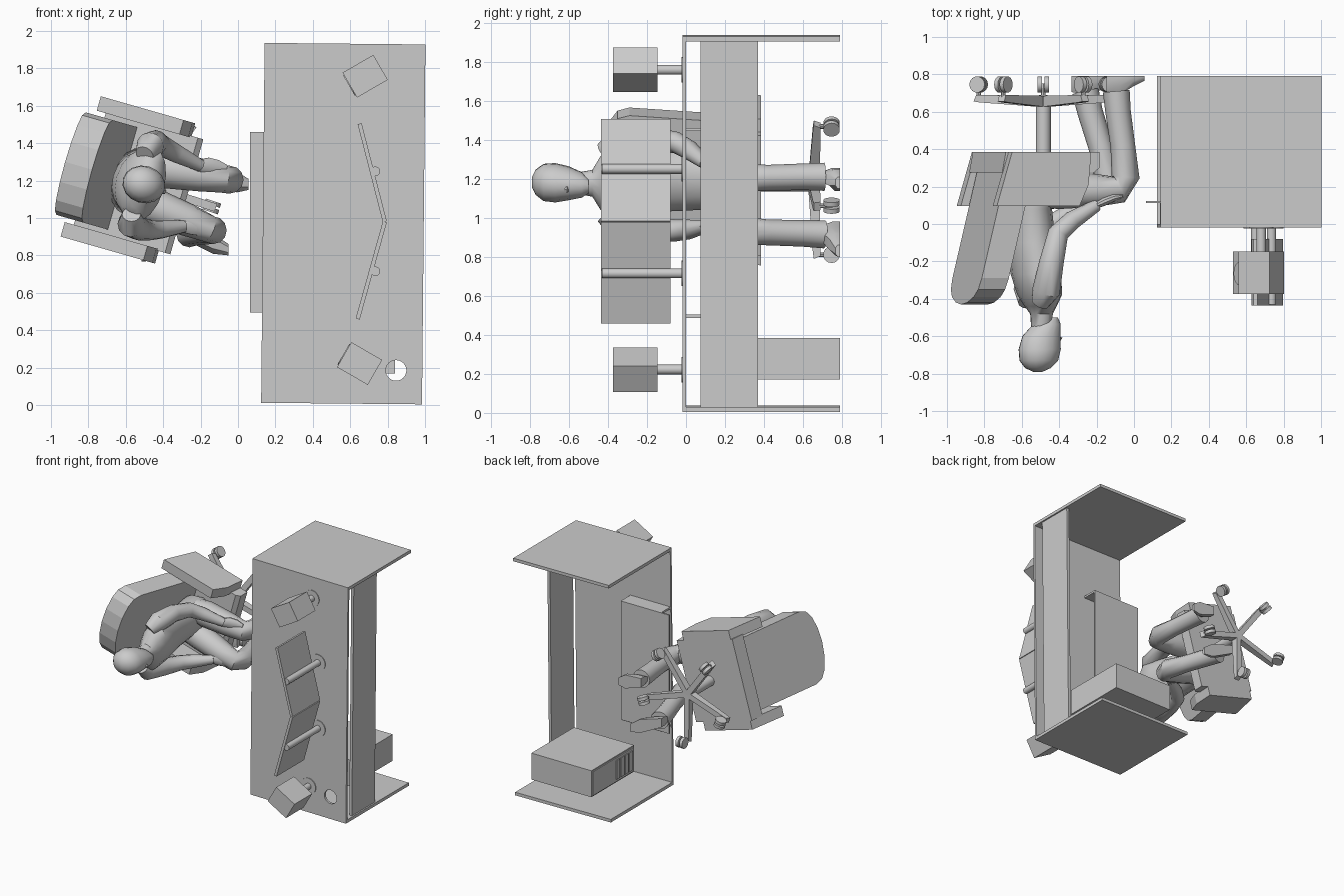
import bpy, bmesh, math
from mathutils import Vector, Matrix

if "Cube" in bpy.data.objects:
    bpy.data.objects.remove(bpy.data.objects["Cube"])

# The workstation lies so that its own "up" is -y; plan is x/z, floor is y = 0.79.
CHAIR = (-0.485, 0, 1.174)
TURN = 16
DESK = (0.563, 0, 0.97)


def loft(name, rings, loc=(0, 0, 0), turn=0, smooth=False):
    """Skin between rings of 3D points, capped at both ends; turn is about y."""
    bm = bmesh.new()
    rows = [[bm.verts.new(p) for p in r] for r in rings]
    n = len(rows[0])
    for a, b in zip(rows, rows[1:]):
        for i in range(n):
            bm.faces.new((a[i], a[(i + 1) % n], b[(i + 1) % n], b[i]))
    bm.faces.new(rows[0][::-1])
    bm.faces.new(rows[-1])
    bmesh.ops.recalc_face_normals(bm, faces=bm.faces)
    me = bpy.data.meshes.new(name)
    bm.transform(Matrix.Translation(loc) @ Matrix.Rotation(math.radians(turn), 4, 'Y'))
    bm.to_mesh(me)
    bm.free()
    ob = bpy.data.objects.new(name, me)
    bpy.context.collection.objects.link(ob)
    if smooth:
        bpy.ops.object.select_all(action='DESELECT')
        bpy.context.view_layer.objects.active = ob
        ob.select_set(True)
        bpy.ops.object.shade_smooth_by_angle(angle=math.radians(40))
    return ob


def box(name, x, y, z, loc=(0, 0, 0), turn=0):
    ring = lambda zz: [(x[0], y[0], zz), (x[1], y[0], zz), (x[1], y[1], zz), (x[0], y[1], zz)]
    return loft(name, [ring(z[0]), ring(z[1])], loc, turn)


def prism(name, pts, z, loc=(0, 0, 0), turn=0):
    """Side profile (x, y) extruded along z."""
    return loft(name, [[(px, py, zz) for px, py in pts] for zz in z], loc, turn)


def tube(name, path, n=12, flat=1.0, smooth=True):
    """Round limb along points (x, y, z, radius); flat scales the in-plane radius."""
    P = [Vector(p[:3]) for p in path]
    rings = []
    for i, p in enumerate(P):
        d = (P[min(i + 1, len(P) - 1)] - P[max(i - 1, 0)]).normalized()
        ref = Vector((1, 0, 0)) if abs(d.z) > 0.9 else Vector((0, 0, 1))
        a = d.cross(ref).normalized()
        b = a.cross(d)
        r = path[i][3]
        rings.append([p + a * (r * flat * math.cos(t)) + b * (r * math.sin(t))
                      for t in (2 * math.pi * k / n for k in range(n))])
    return loft(name, rings, smooth=smooth)


def rod(name, x, z, y0, y1, r, n=24):
    return tube(name, [(x, y0, z, r), (x, y1, z, r)], n)


def place(u, y, v):
    """Chair-frame point to world."""
    return Matrix.Rotation(math.radians(TURN), 4, 'Y') @ Vector((u, y, v)) + Vector(CHAIR)


# Desk: top with cable hole, end panels, modesty panel
W, L = 0.43, 0.962
top = box("desk_top", (-W, W), (-0.018, 0), (-L, L), DESK, 0.55)
cutter = rod("hole_cutter", 0.845, 0.185, -0.1, 0.1, 0.055, 32)
cutter.hide_render = True
mod = top.modifiers.new("hole", 'BOOLEAN')
mod.object, mod.operation, mod.solver = cutter, 'DIFFERENCE', 'EXACT'
bpy.context.view_layer.objects.active = top
bpy.ops.object.modifier_apply(modifier="hole")
bpy.data.objects.remove(cutter)
for s, side in ((-1, "near"), (1, "far")):
    box(f"desk_end_panel_{side}", (-W, W), (0, 0.79), sorted((s * L, s * (L - 0.025))), DESK, 0.55)
box("modesty_panel", (W - 0.035, W - 0.012), (0.075, 0.37), (-L + 0.025, L - 0.025), DESK, 0.55)

# Keyboard tray with hanging brackets
box("keyboard_tray", (0.065, 0.5), (0.112, 0.124), (0.495, 1.46))
for s, z in (("near", 0.495), ("far", 1.452)):
    box(f"tray_bracket_{s}", (0.14, 0.5), (0, 0.112), (z - 0.008, z + 0.008))

# Computer tower with drive bays
box("computer_case", (0.30, 0.84), (0.24, 0.788), (0.17, 0.385))
box("case_front_bezel", (0.292, 0.30), (0.25, 0.778), (0.18, 0.375))
for i in range(4):
    y = 0.275 + i * 0.055
    box(f"drive_bay_{i}", (0.285, 0.292), (y, y + 0.042), (0.2, 0.355))

# Monitors on full-height poles
for s, x, z, turn in (("far", 0.7175, 1.2425, -14.4), ("near", 0.7125, 0.72, 15.6)):
    box(f"monitor_{s}", (-0.011, 0.011), (-0.435, -0.08), (-0.27, 0.27), (x, 0, z), turn)
    zp = 1.25 if s == "far" else 0.715
    rod(f"monitor_pole_{s}", 0.735, zp, -0.43, -0.018, 0.025)
    rod(f"monitor_foot_{s}", 0.735, zp, -0.024, -0.018, 0.065)

# Speakers: cabinet, cone on the user side, short stand
for s, x, z, turn in (("far", 0.68, 1.758, -30), ("near", 0.65, 0.222, 30)):
    box(f"speaker_{s}", (-0.095, 0.095), (-0.375, -0.147), (-0.077, 0.077), (x, 0, z), turn)
    d = Matrix.Rotation(math.radians(turn), 3, 'Y') @ Vector((-1, 0, 0))
    c = Vector((x, -0.265, z))
    tube(f"speaker_cone_{s}", [(*(c + d * 0.09), 0.062), (*(c + d * 0.1), 0.062),
                               (*(c + d * 0.1), 0.05), (*(c + d * 0.095), 0.02)], 20)
    rod(f"speaker_stand_{s}", x, z, -0.147, -0.018, 0.025)
    rod(f"speaker_foot_{s}", x, z, -0.024, -0.018, 0.065)

# Chair: seat, side arms, arched leaning back
prism("seat", [(-0.3, 0.385), (0.22, 0.385), (0.22, 0.30), (0.19, 0.275), (-0.32, 0.275)],
      (-0.32, 0.32), CHAIR, TURN)
for s in (-1, 1):
    prism("armrest_far" if s > 0 else "armrest_near",
          [(-0.285, 0.385), (0.155, 0.385), (0.14, 0.21), (0.09, 0.095), (-0.37, 0.095)],
          (s * 0.31, s * 0.39), CHAIR, TURN)
arch = [(0.385, 0.285), (-0.29, 0.285), (-0.35, 0.265), (-0.39, 0.21), (-0.42, 0.11)]
arch += [(-0.43, 0)] + [(y, -v) for y, v in arch[::-1]]
lean = lambda y: -0.33 + 0.24 * (y - 0.1)
loft("chair_back", [[(lean(y) + t, y, v) for y, v in arch] for t in (0, 0.15)], CHAIR, TURN)

# Gas post and five-spoke castor base
rod("chair_post", CHAIR[0], CHAIR[2], 0.385, 0.68, 0.04, 16)
for k in range(5):
    a = -(-18 + 72 * k)
    prism(f"base_spoke_{k}", [(0, 0.625), (0, 0.685), (0.37, 0.69), (0.385, 0.655), (0.35, 0.65)],
          (-0.022, 0.022), CHAIR, a)
    rot = Matrix.Rotation(math.radians(a), 3, 'Y')
    at = lambda u, v: rot @ Vector((u, 0, v)) + Vector(CHAIR)
    p = at(0.363, 0)
    rod(f"castor_stem_{k}", p.x, p.z, 0.67, 0.75, 0.012, 8)
    for s in (-1, 1):
        ring = lambda v: [(0.363 + 0.043 * math.cos(t), 0.746 + 0.043 * math.sin(t), v)
                          for t in (2 * math.pi * i / 14 for i in range(14))]
        loft(f"castor_wheel_{k}_{s}", [ring(s * 0.006), ring(s * 0.03)], CHAIR, a, True)


# Seated figure: stacked ovals (y, forward offset, forward radius, side radius)
def stack(name, levels, n=16):
    loft(name, [[place(u + ru * math.cos(t), y, rv * math.sin(t))
                 for t in (2 * math.pi * i / n for i in range(n))]
                for y, u, ru, rv in levels], smooth=True)


stack("torso", [(0.27, -0.06, 0.11, 0.15), (0.2, -0.07, 0.13, 0.185), (0.08, -0.075, 0.115, 0.16),
                (-0.1, -0.065, 0.125, 0.165), (-0.27, -0.04, 0.13, 0.19), (-0.38, -0.02, 0.11, 0.205),
                (-0.44, -0.015, 0.08, 0.14), (-0.48, -0.01, 0.06, 0.07), (-0.56, -0.01, 0.055, 0.055)])
stack("head", [(-0.5, 0.05, 0.03, 0.035), (-0.535, 0.02, 0.075, 0.065), (-0.6, -0.01, 0.105, 0.085),
               (-0.67, -0.02, 0.115, 0.1), (-0.73, -0.025, 0.105, 0.095), (-0.77, -0.03, 0.07, 0.065),
               (-0.79, -0.03, 0.025, 0.025)])
tube("nose", [(-0.425, -0.655, 1.15, 0.008), (-0.40, -0.61, 1.145, 0.018), (-0.43, -0.6, 1.15, 0.015)], 6)

arms = {"far": [(-0.50, -0.42, 1.34, 0.05), (-0.47, -0.36, 1.385, 0.075), (-0.44, -0.2, 1.405, 0.065),
                (-0.405, -0.05, 1.385, 0.056), (-0.33, 0.02, 1.345, 0.05), (-0.2, 0.1, 1.28, 0.033)],
        "near": [(-0.57, -0.42, 1.02, 0.05), (-0.57, -0.36, 0.97, 0.075), (-0.53, -0.2, 0.945, 0.065),
                 (-0.48, -0.05, 0.935, 0.056), (-0.41, 0.02, 0.94, 0.05), (-0.29, 0.1, 0.955, 0.033)]}
for s, path in arms.items():
    tube(f"arm_{s}", path)
    x, y, z, _ = path[-1]
    tube(f"hand_{s}", [(x - 0.02, y - 0.01, z, 0.03), (x + 0.04, y + 0.02, z, 0.045),
                       (x + 0.09, y + 0.04, z - 0.01, 0.042), (x + 0.14, y + 0.05, z - 0.015, 0.02)], 10, 0.5)

# Legs: thigh, knee, shin in one tube, plus shoes
legs = {"far": [(-0.53, 0.18, 1.27, 0.09), (-0.4, 0.18, 1.26, 0.1), (-0.2, 0.18, 1.23, 0.088),
                (-0.08, 0.185, 1.21, 0.075), (-0.045, 0.25, 1.205, 0.075), (-0.06, 0.42, 1.205, 0.066),
                (-0.085, 0.6, 1.21, 0.068), (-0.095, 0.71, 1.21, 0.072)],
        "near": [(-0.57, 0.18, 1.09, 0.09), (-0.45, 0.18, 1.06, 0.1), (-0.27, 0.18, 0.99, 0.088),
                 (-0.16, 0.185, 0.945, 0.075), (-0.135, 0.25, 0.935, 0.075), (-0.18, 0.42, 0.925, 0.066),
                 (-0.235, 0.6, 0.92, 0.068), (-0.26, 0.71, 0.915, 0.072)]}
toes = {"far": (0.055, 1.18), "near": (-0.05, 0.83)}
for s, path in legs.items():
    tube(f"leg_{s}", path)
    x, _, z, _ = path[-1]
    tx, tz = toes[s]
    mix = lambda t: (x + (tx - x) * t, z + (tz - z) * t)
    sole = []
    for t, h, r in ((-0.35, 0.705, 0.035), (0.1, 0.69, 0.045), (0.6, 0.735, 0.055), (1, 0.765, 0.03)):
        cx, cz = mix(t)
        sole.append([(cx, 0.79, cz - r), (cx, (h + 0.79) / 2, cz - r), (cx, h, cz - r * 0.5),
                     (cx, h, cz + r * 0.5), (cx, (h + 0.79) / 2, cz + r), (cx, 0.79, cz + r)])
    loft(f"shoe_{s}", sole, smooth=True)
